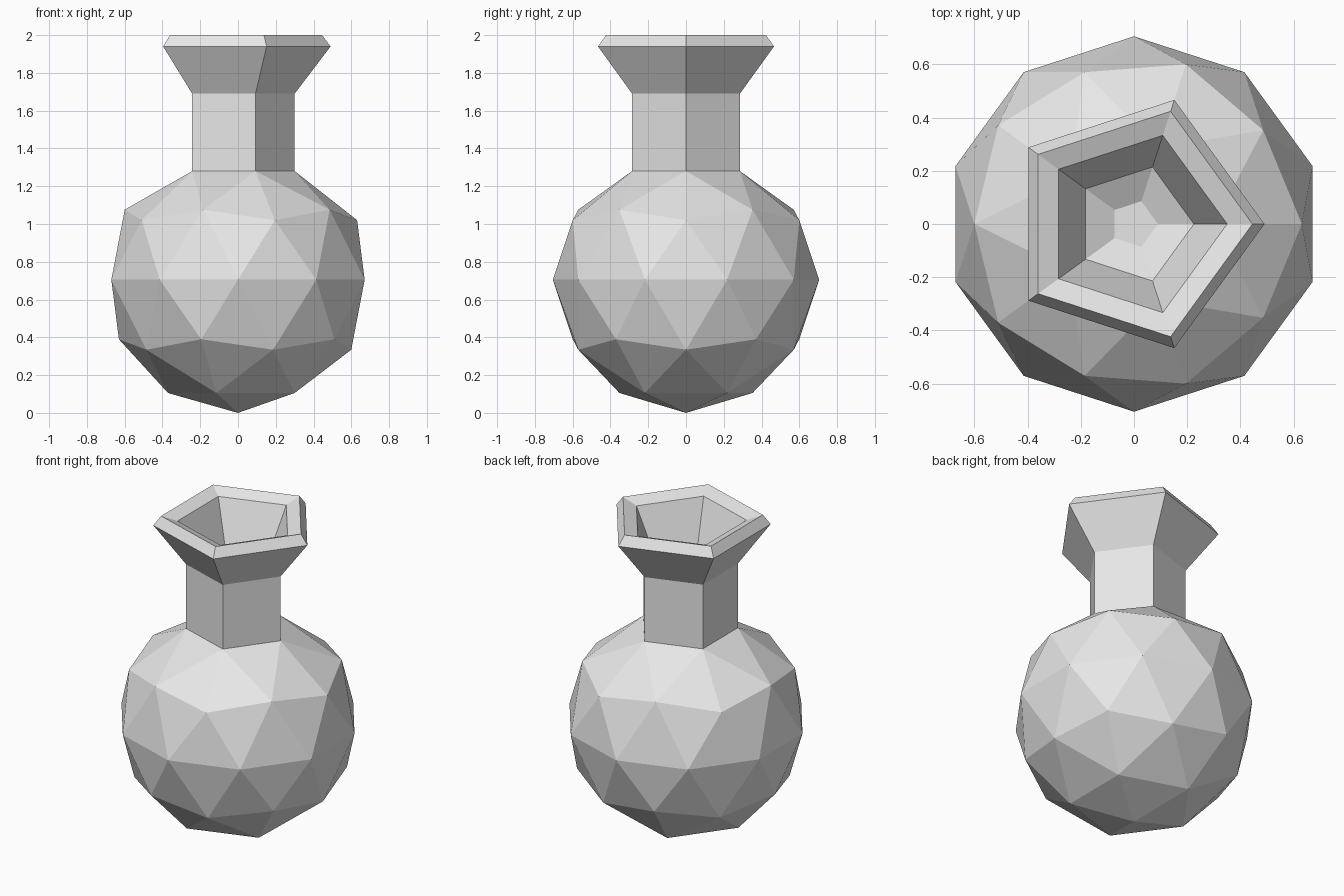
import bpy, bmesh
from math import cos, sin, tau

cube = bpy.data.objects.get("Cube")
if cube:
    bpy.data.objects.remove(cube, do_unlink=True)

R = 0.705
# neck, flared lip, chamfered rim and inner funnel, as (radius, height)
PROFILE = [(0.30, 1.28), (0.30, 1.69), (0.49, 1.94), (0.445, 2.0),
           (0.35, 1.967), (0.225, 1.69), (0.09, 1.63)]

grey = bpy.data.materials.new("plain_grey")
grey.use_nodes = True
colour = (0.8, 0.8, 0.8, 1)
grey.diffuse_color = colour
grey.node_tree.nodes["Principled BSDF"].inputs["Base Color"].default_value = colour

bm = bmesh.new()

# faceted round body, its top cap opened for the neck
bmesh.ops.create_icosphere(bm, subdivisions=2, radius=R)
bmesh.ops.translate(bm, verts=bm.verts, vec=(0, 0, R))
pole = max(bm.verts, key=lambda v: v.co.z)
bmesh.ops.delete(bm, geom=[pole], context='VERTS')
opening = [v for v in bm.verts if v.is_boundary]
for v in opening:
    flat = v.co.xy.normalized() * PROFILE[0][0]
    v.co = (flat.x, flat.y, PROFILE[0][1])

# five-sided neck and lip, ring by ring
rings = []
for r, z in PROFILE:
    rings.append([bm.verts.new((r * cos(tau * i / 5), r * sin(tau * i / 5), z))
                  for i in range(5)])
for low, high in zip(rings, rings[1:]):
    for i in range(5):
        j = (i + 1) % 5
        bm.faces.new((low[i], low[j], high[j], high[i]))
bm.faces.new(rings[-1])

bmesh.ops.remove_doubles(bm, verts=bm.verts, dist=0.002)
bmesh.ops.recalc_face_normals(bm, faces=bm.faces)

mesh = bpy.data.meshes.new("flask")
bm.to_mesh(mesh)
bm.free()
mesh.materials.append(grey)
bpy.context.collection.objects.link(bpy.data.objects.new("flask", mesh))
